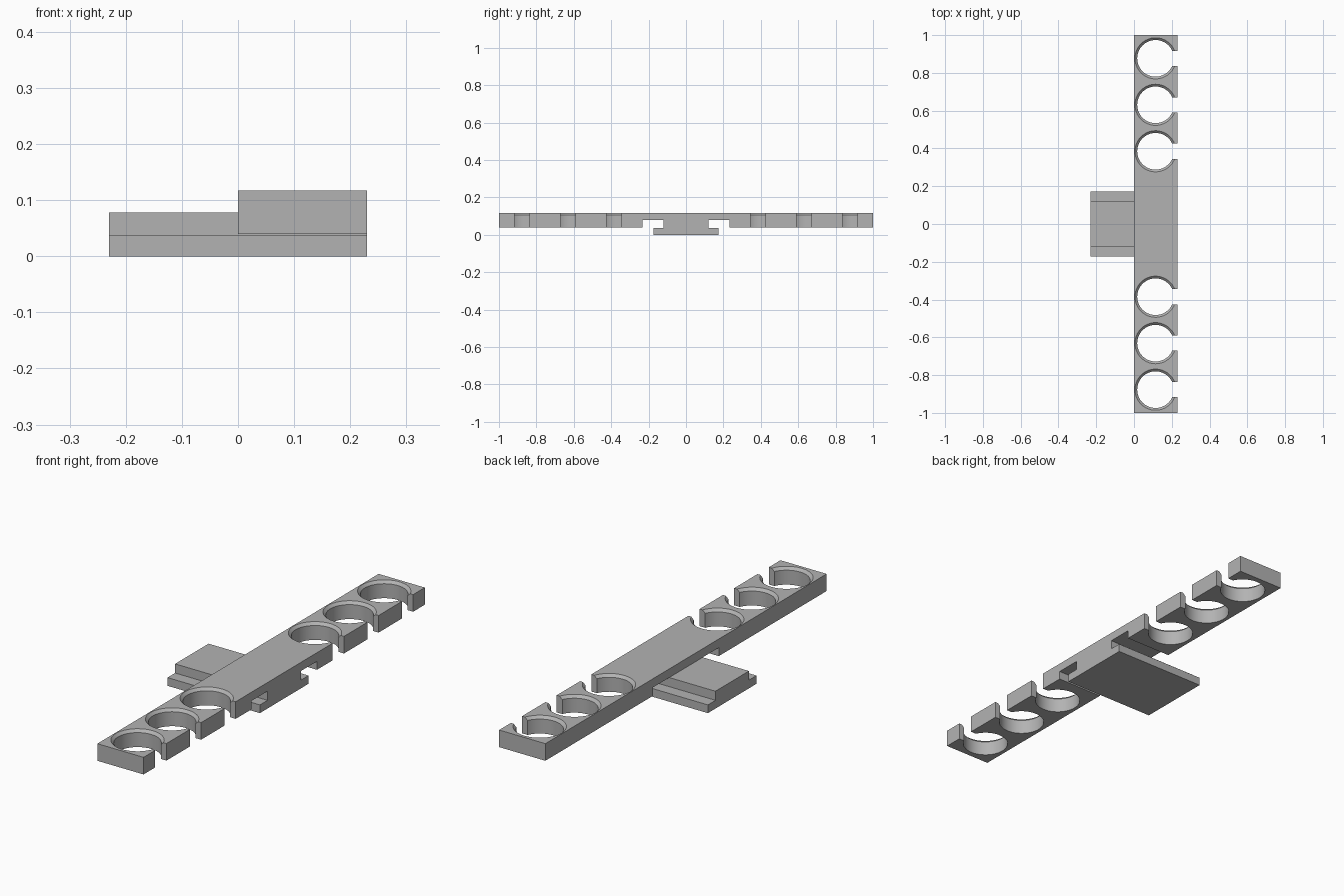
import bpy, bmesh, math
from mathutils import Matrix, Vector

cube = bpy.data.objects.get("Cube")
if cube:
    bpy.data.objects.remove(cube, do_unlink=True)

HALF_W = 0.23                 # half of the overall width
TOP, UNDER = 0.117, 0.04      # bar top and underside
NECK_TOP, LIP = 0.078, 0.037  # rail neck top and flange top
HOLE_X, HOLE_R, RIM_R = 0.114, 0.097, 0.109
RIM_Z = TOP - 0.012
CENTRES = [s * y for s in (-1, 1) for y in (0.385, 0.631, 0.877)]

grey = bpy.data.materials.new("plain grey")
grey.use_nodes = True
colour = (0.45, 0.45, 0.45, 1)
grey.diffuse_color = colour
grey.node_tree.nodes["Principled BSDF"].inputs["Base Color"].default_value = colour


def finish(name, bm):
    bmesh.ops.recalc_face_normals(bm, faces=bm.faces)
    mesh = bpy.data.meshes.new(name)
    bm.to_mesh(mesh)
    bm.free()
    mesh.materials.append(grey)
    obj = bpy.data.objects.new(name, mesh)
    bpy.context.collection.objects.link(obj)
    return obj


def extrude_profile(name, half, x0, x1):
    """Mirror a half profile of (y, z) points and extrude it along x."""
    outline = half + [(-y, z) for y, z in reversed(half)]
    bm = bmesh.new()
    face = bm.faces.new([bm.verts.new((x0, y, z)) for y, z in outline])
    out = bmesh.ops.extrude_face_region(bm, geom=[face])
    moved = [v for v in out["geom"] if isinstance(v, bmesh.types.BMVert)]
    bmesh.ops.translate(bm, verts=moved, vec=(x1 - x0, 0, 0))
    return finish(name, bm)


def cut(target, cutter):
    cutter.hide_render = True
    mod = target.modifiers.new("cut", "BOOLEAN")
    mod.operation, mod.solver, mod.object = "DIFFERENCE", "EXACT", cutter
    bpy.ops.object.select_all(action="DESELECT")
    bpy.context.view_layer.objects.active = target
    target.select_set(True)
    bpy.ops.object.modifier_apply(modifier=mod.name)
    bpy.data.objects.remove(cutter, do_unlink=True)


# Sliding rail with a wide flange and narrow neck
extrude_profile("mounting_rail",
                [(0.173, 0), (0.173, LIP), (0.119, LIP), (0.119, NECK_TOP)],
                -HALF_W, HALF_W)

# Long holder bar with the relief channel beneath its middle
bar = extrude_profile("holder_bar",
                      [(0.233, NECK_TOP), (0.233, UNDER), (1, UNDER), (1, TOP)],
                      0, HALF_W)

# Round sockets with a chamfered rim
bm = bmesh.new()
profile = [(HOLE_R, 0), (HOLE_R, RIM_Z), (RIM_R, TOP), (RIM_R, TOP + 0.1)]
for y in CENTRES:
    rings = []
    for r, z in profile:
        ring = bmesh.ops.create_circle(bm, segments=64, radius=r,
                                       matrix=Matrix.Translation((HOLE_X, y, z)))
        rings.append(ring["verts"])
    for low, high in zip(rings, rings[1:]):
        for i in range(len(low)):
            j = (i + 1) % len(low)
            bm.faces.new((low[i], low[j], high[j], high[i]))
    bm.faces.new(rings[0])
    bm.faces.new(rings[-1])
cut(bar, finish("socket_cutter", bm))

# Snap-in openings along the outer edge
bm = bmesh.new()
for y in CENTRES:
    place = Matrix.Translation((HOLE_X + 0.1, y, TOP / 2))
    bmesh.ops.create_cube(bm, size=1,
                          matrix=place @ Matrix.Diagonal((0.12, 0.08, 0.3, 1)))
cut(bar, finish("opening_cutter", bm))

bpy.ops.object.shade_smooth_by_angle(angle=math.radians(30))
